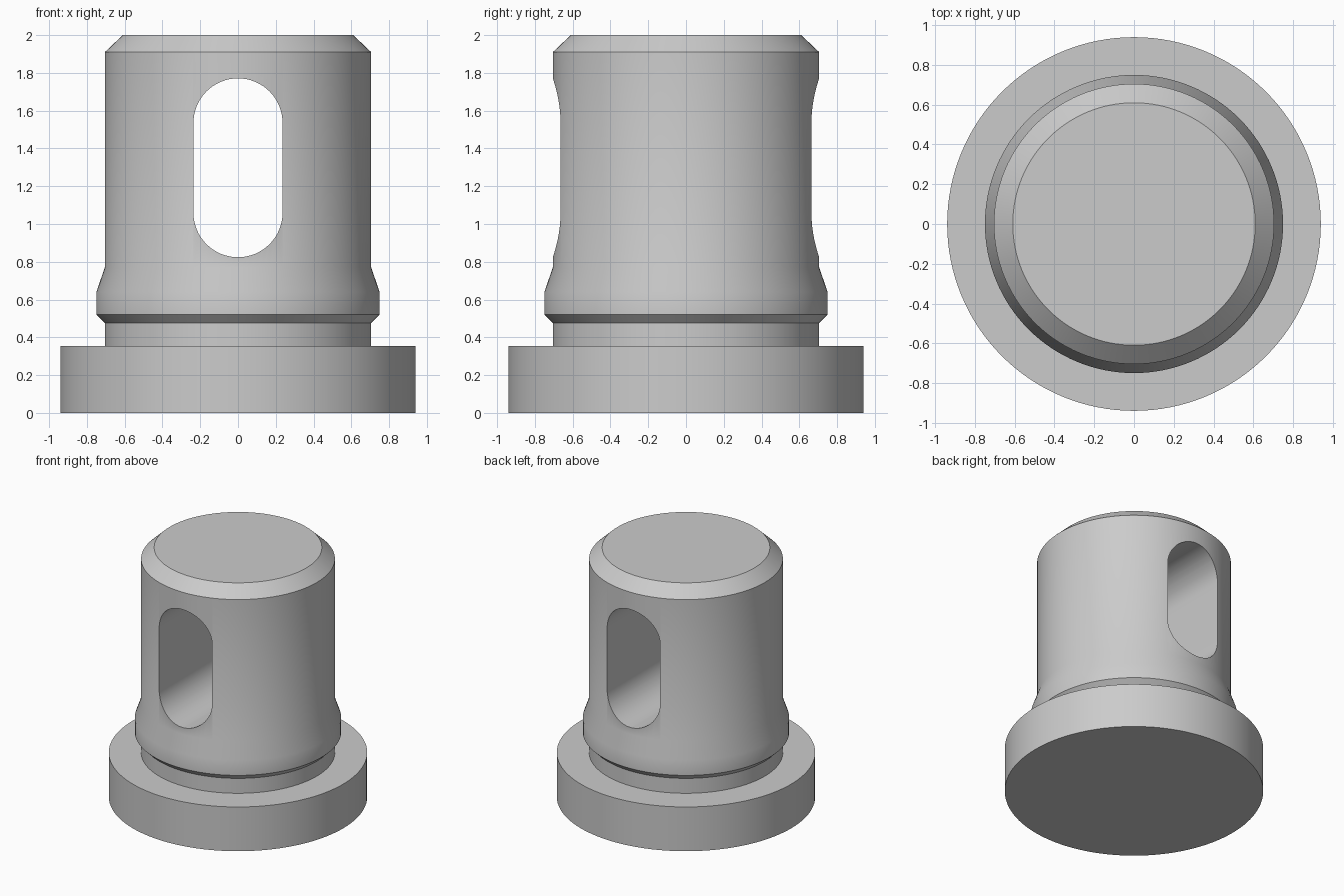
import bpy, bmesh, math

SEGMENTS = 128

cube = bpy.data.objects.get("Cube")
if cube:
    bpy.data.objects.remove(cube, do_unlink=True)

grey = bpy.data.materials.new("plain grey")
grey.use_nodes = True
colour = (0.6, 0.6, 0.6, 1)
grey.diffuse_color = colour
grey.node_tree.nodes["Principled BSDF"].inputs["Base Color"].default_value = colour


def solid(name, loops):
    """Join a stack of equal-length vertex loops and cap both ends."""
    bm = bmesh.new()
    rings = [[bm.verts.new(p) for p in loop] for loop in loops]
    for a, b in zip(rings, rings[1:]):
        for i in range(len(a)):
            j = (i + 1) % len(a)
            bm.faces.new((a[i], a[j], b[j], b[i]))
    bm.faces.new(rings[0])
    bm.faces.new(rings[-1])
    bmesh.ops.recalc_face_normals(bm, faces=bm.faces)
    mesh = bpy.data.meshes.new(name)
    bm.to_mesh(mesh)
    bm.free()
    mesh.materials.append(grey)
    ob = bpy.data.objects.new(name, mesh)
    bpy.context.collection.objects.link(ob)
    return ob


def circle(radius, z):
    angles = [math.tau * i / SEGMENTS for i in range(SEGMENTS)]
    return [(radius * math.cos(a), radius * math.sin(a), z) for a in angles]


# Turned pin: flange, neck, flared collar, barrel and chamfered top
profile = [(0.94, 0), (0.94, 0.355), (0.705, 0.355), (0.705, 0.475),
           (0.75, 0.52), (0.75, 0.64), (0.705, 0.77), (0.705, 1.91), (0.61, 2)]
pin = solid("slotted_pin", [circle(r, z) for r, z in profile])


# Round-ended slot running front to back
def slot_outline(y, radius=0.236, low=1.06, high=1.535, steps=32):
    points = []
    for start, z in ((0, high), (math.pi, low)):
        for i in range(steps + 1):
            a = start + math.pi * i / steps
            points.append((radius * math.cos(a), y, z + radius * math.sin(a)))
    return points


cutter = solid("slot_cutter", [slot_outline(-1), slot_outline(1)])
cutter.hide_render = True

cut = pin.modifiers.new("slot", "BOOLEAN")
cut.operation = "DIFFERENCE"
cut.solver = "EXACT"
cut.object = cutter

bpy.ops.object.select_all(action="DESELECT")
pin.select_set(True)
bpy.context.view_layer.objects.active = pin
bpy.ops.object.modifier_apply(modifier=cut.name)
bpy.data.objects.remove(cutter, do_unlink=True)
bpy.ops.object.shade_smooth_by_angle(angle=math.radians(30))
